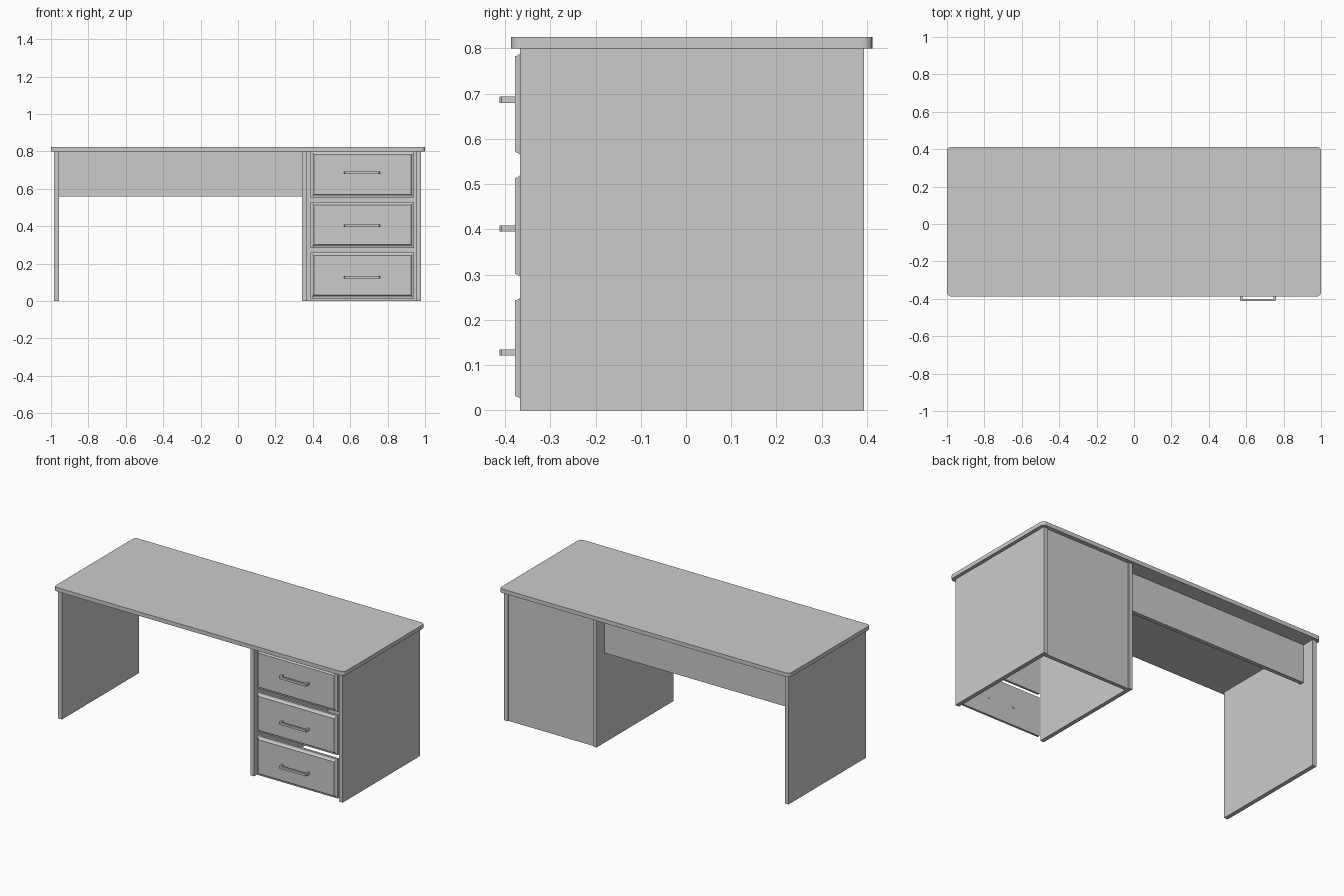
import bpy, bmesh, math
from mathutils import Vector

if "Cube" in bpy.data.objects:
    bpy.data.objects.remove(bpy.data.objects["Cube"])


def finish(name, bm):
    bmesh.ops.recalc_face_normals(bm, faces=bm.faces)
    me = bpy.data.meshes.new(name)
    bm.to_mesh(me)
    bm.free()
    ob = bpy.data.objects.new(name, me)
    bpy.context.collection.objects.link(ob)
    return ob


def box(name, x, y, z, corner=0):
    bm = bmesh.new()
    bmesh.ops.create_cube(bm, size=1)
    for v in bm.verts:
        v.co = Vector([(a + b) / 2 + c * (b - a) for (a, b), c in zip((x, y, z), v.co)])
    if corner:
        # round only the upright corners
        upright = [e for e in bm.edges
                   if abs(e.verts[0].co.z - e.verts[1].co.z) > 1e-4]
        bmesh.ops.bevel(bm, geom=upright, offset=corner, segments=5,
                        profile=0.5, affect='EDGES')
    return finish(name, bm)


def drawer_front(name, cx, cz, hw, hh):
    # stacked rectangles: back, outer edge, concave cove, raised centre
    cove_w, cove_d, y_edge = 0.017, 0.014, -0.364
    rings = [(0, -0.350), (0, y_edge)]
    for i in range(5):
        a = math.radians(90 * i / 4)
        rings.append((0.002 + (cove_w - 0.002) * math.sin(a),
                      y_edge - cove_d * (1 - math.cos(a))))
    bm = bmesh.new()
    loops = []
    for inset, y in rings:
        w, h = hw - inset, hh - inset
        loops.append([bm.verts.new((cx + sx * w, y, cz + sz * h))
                      for sx, sz in ((-1, -1), (1, -1), (1, 1), (-1, 1))])
    for a, b in zip(loops, loops[1:]):
        for i in range(4):
            j = (i + 1) % 4
            bm.faces.new((a[i], a[j], b[j], b[i]))
    bm.faces.new(loops[0])
    bm.faces.new(loops[-1])
    return finish(name, bm)


def handle(name, cx, cz):
    # U-shaped bar with softened outer corners, extruded upwards
    outer = [(0.095, -0.348), (0.095, -0.408), (0.091, -0.412)]
    inner = [(0.083, -0.400), (0.083, -0.348)]
    half = outer + [(-x, y) for x, y in reversed(outer)]
    half += [(-x, y) for x, y in reversed(inner)] + inner
    bm = bmesh.new()
    face = bm.faces.new([bm.verts.new((cx + x, y, cz - 0.007)) for x, y in half])
    ext = bmesh.ops.extrude_face_region(bm, geom=[face])
    bmesh.ops.translate(bm, vec=(0, 0, 0.014),
                        verts=[g for g in ext['geom'] if isinstance(g, bmesh.types.BMVert)])
    return finish(name, bm)


# desktop
box("desktop", (-1, 1), (-0.387, 0.412), (0.80, 0.825), corner=0.022)

# upright side panels
for name, x in (("left_leg_panel", (-0.983, -0.957)),
                ("cabinet_left_panel", (0.342, 0.367)),
                ("cabinet_right_panel", (0.953, 0.979))):
    box(name, x, (-0.367, 0.393), (0, 0.80))

# privacy panel and cabinet back
box("modesty_panel", (-0.957, 0.342), (0.290, 0.315), (0.56, 0.80))
box("cabinet_back", (0.367, 0.953), (0.362, 0.386), (0, 0.80))

# drawer fronts with handles
for i, (cz, hz) in enumerate(((0.1375, 0.128), (0.4075, 0.402), (0.677, 0.687))):
    drawer_front(f"drawer_front_{i + 1}", 0.665, cz, 0.277, 0.123)
    handle(f"drawer_handle_{i + 1}", 0.663, hz)
